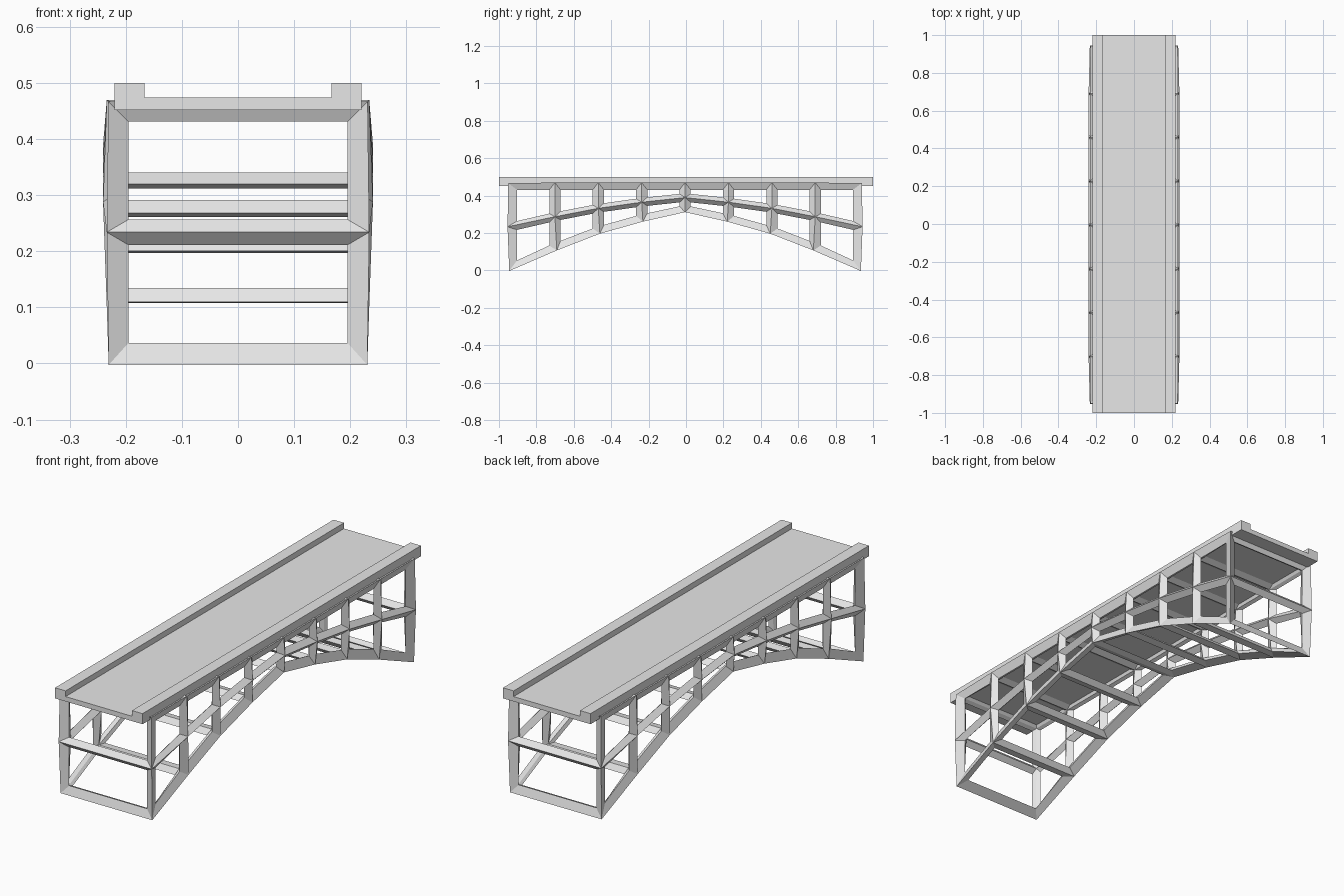
import bpy, bmesh

if "Cube" in bpy.data.objects:
    bpy.data.objects.remove(bpy.data.objects["Cube"])

grey = bpy.data.materials.new("light_grey")
grey.diffuse_color = (0.8, 0.8, 0.8, 1)
grey.use_nodes = True
grey.node_tree.nodes["Principled BSDF"].inputs["Base Color"].default_value = grey.diffuse_color


def add_object(name, bm):
    bmesh.ops.recalc_face_normals(bm, faces=bm.faces[:])
    mesh = bpy.data.meshes.new(name)
    bm.to_mesh(mesh)
    bm.free()
    mesh.materials.append(grey)
    obj = bpy.data.objects.new(name, mesh)
    bpy.context.collection.objects.link(obj)
    return obj


# Deck: a shallow channel with a raised kerb on each side
W, K, L = 0.22, 0.167, 1.0
profile = [(-W, 0.452), (W, 0.452), (W, 0.5), (K, 0.5),
           (K, 0.474), (-K, 0.474), (-K, 0.5), (-W, 0.5)]
bm = bmesh.new()
face = bm.faces.new([bm.verts.new((x, -L, z)) for x, z in profile])
ext = bmesh.ops.extrude_face_region(bm, geom=[face])
bmesh.ops.translate(bm, vec=(0, 2 * L, 0),
                    verts=[v for v in ext["geom"] if isinstance(v, bmesh.types.BMVert)])
# extruding may drop the starting cap, so close any open end
bmesh.ops.holes_fill(bm, edges=[e for e in bm.edges if e.is_boundary], sides=0)
add_object("deck", bm)

# Arched truss: a panelled box with an arched underside, turned into struts
STRETCH = 1.33                      # struts are wider along the bridge
HALF_X, STEP, TOP = 0.218, 0.232, 0.454
arch = [0.326, 0.276, 0.211, 0.121, 0.0137]   # underside height from middle to end
bm = bmesh.new()
rings = []
for i in range(-4, 5):
    y, low = i * STEP / STRETCH, arch[abs(i)]
    mid = (low + TOP) / 2
    ring = [(-HALF_X, low), (HALF_X, low), (HALF_X, mid),
            (HALF_X, TOP), (-HALF_X, TOP), (-HALF_X, mid)]
    rings.append([bm.verts.new((x, y, z)) for x, z in ring])
for a, b in zip(rings, rings[1:]):
    for k in range(6):
        n = (k + 1) % 6
        bm.faces.new((a[k], a[n], b[n], b[k]))
for r in (rings[0], rings[-1]):     # two panels at each end
    bm.faces.new((r[0], r[1], r[2], r[5]))
    bm.faces.new((r[5], r[2], r[3], r[4]))
truss = add_object("arched_truss", bm)
truss.scale.y = STRETCH
truss.location.y = -0.005
struts = truss.modifiers.new("struts", 'WIREFRAME')
struts.thickness = 0.045
struts.offset = 0
struts.use_even_offset = True
struts.use_replace = True
